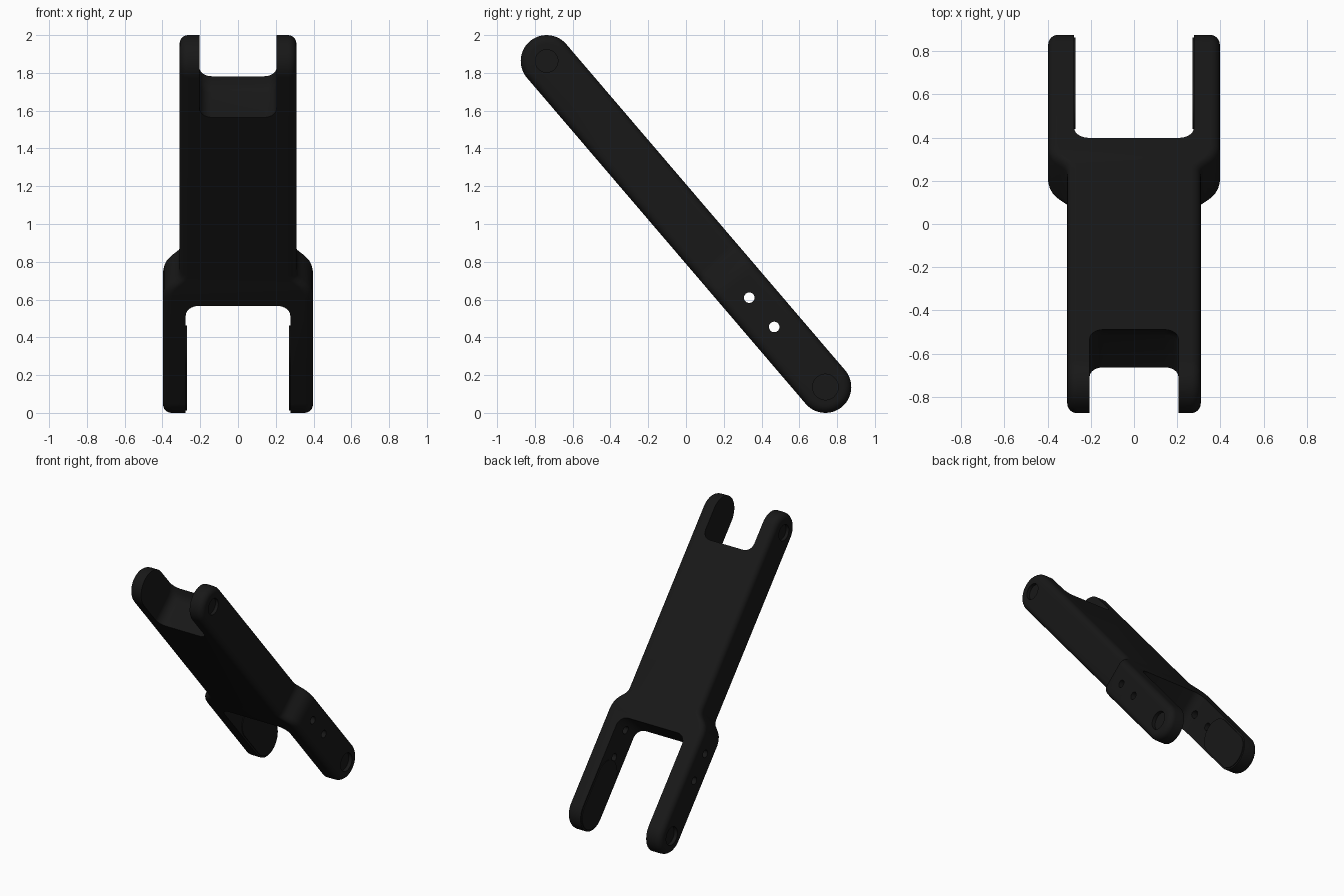
import bpy, bmesh
from math import sin, cos, pi
from mathutils import Vector

if "Cube" in bpy.data.objects:
    bpy.data.objects.remove(bpy.data.objects["Cube"])

R = 0.137                      # end radius / half thickness
HY, HZ = 0.738, 0.863          # pivot offsets from the centre
L = (HY**2 + HZ**2) ** 0.5
CA, SA = HY / L, HZ / L
C = 0.045                      # outer edge rounding

mat = bpy.data.materials.new("black_metal")
mat.diffuse_color = (0.009, 0.009, 0.009, 1)
mat.use_nodes = True
mat.node_tree.nodes["Principled BSDF"].inputs["Base Color"].default_value = mat.diffuse_color


def P(x, s, t):
    """Arm frame (across, along the slope, thickness) to world."""
    return Vector((x, s * CA + t * SA, 1 - s * SA + t * CA))


def loft(name, rings, ladder_caps=False):
    bm = bmesh.new()
    vs = [[bm.verts.new(P(*p)) for p in ring] for ring in rings]
    n = len(vs[0])
    for a, b in zip(vs, vs[1:]):
        for i in range(n):
            j = (i + 1) % n
            bm.faces.new((a[i], a[j], b[j], b[i]))
    for ring in (vs[0], vs[-1]):
        if ladder_caps:
            for i in range(n // 2 - 1):
                bm.faces.new((ring[i], ring[i + 1], ring[n - 2 - i], ring[n - 1 - i]))
        else:
            bm.faces.new(ring)
    bmesh.ops.recalc_face_normals(bm, faces=bm.faces)
    me = bpy.data.meshes.new(name)
    bm.to_mesh(me)
    bm.free()
    me.materials.append(mat)
    ob = bpy.data.objects.new(name, me)
    bpy.context.collection.objects.link(ob)
    return ob


# half width along the arm: narrow top, flared shoulder, wide bottom
FLARE = [(0.24, 0.309), (0.262, 0.312), (0.28, 0.321), (0.30, 0.34), (0.32, 0.36),
         (0.345, 0.379), (0.375, 0.391), (0.41, 0.397)]


def width(s):
    if s <= FLARE[0][0]:
        return FLARE[0][1]
    for (a, wa), (b, wb) in zip(FLARE, FLARE[1:]):
        if s <= b:
            return wa + (wb - wa) * (s - a) / (b - a)
    return FLARE[-1][1]


def stadium(s0, s1, r, mids=()):
    """Rounded bar outline: upper side forwards, lower side back."""
    N = 12
    ang = [(k + 0.5) * pi / 2 / N for k in range(N)] + [pi / 2]
    top = [(s0 - r * cos(a), r * sin(a)) for a in ang]
    top += [(s, r) for s in mids]
    top += [(s1 + r * cos(a), r * sin(a)) for a in reversed(ang)]
    return top + [(s, -t) for s, t in reversed(top)]


# main arm body, lofted across x with rounded outer edges
steps = [k * pi / 2 / 6 for k in range(7)]
mids = [f[0] for f in FLARE]
rings = []
for sign, order in ((-1, steps), (1, steps[::-1])):
    for a in order:
        inset, drop = C * (1 - sin(a)), C * (1 - cos(a))
        rings.append([(sign * (width(s) - drop), s, t)
                      for s, t in stadium(-L, L, R - inset, mids)])
body = loft("forked_arm", rings, True)


def slot(name, half, sign, layers, rad):
    """Fork gap cutter: rounded inner corners, end position per thickness."""
    rings = []
    for t, end in layers:
        arc = [(half - rad + rad * cos(a), rad - rad * sin(a))
               for a in [k * pi / 2 / 8 for k in range(9)]]
        pts = [(x, end + sign * d, t) for x, d in arc]
        pts += [(-x, s, t) for x, s, t in reversed(pts)]
        rings.append(pts + [(-half, sign * 1.5, t), (half, sign * 1.5, t)])
    return loft(name, rings)


def disc(name, x0, x1, s, t, r):
    return loft(name, [[(x, s + r * cos(k * pi / 16), t + r * sin(k * pi / 16))
                        for k in range(32)] for x in (x0, x1)])


cutters = [
    # upper gap has a small overhanging lip on the back face
    slot("upper_gap", 0.205, -1, [(-0.3, -0.86), (0.06, -0.86), (0.085, -0.866),
                                  (0.11, -0.882), (0.137, -0.912), (0.3, -0.912)], 0.065),
    slot("lower_gap", 0.277, 1, [(-0.3, 0.453), (0.3, 0.453)], 0.07),
]
# bolt holes through the lower fork
for y, z in ((0.335, 0.61), (0.467, 0.455)):
    s = y * CA - (z - 1) * SA
    t = y * SA + (z - 1) * CA
    cutters.append(disc("bolt_hole", -0.6, 0.6, s, t, 0.028))
# shallow pivot recesses on the outer sides
for sign in (-1, 1):
    cutters.append(disc("upper_recess", sign * 0.285, sign * 0.5, -L, 0, 0.06))
    cutters.append(disc("lower_recess", sign * 0.37, sign * 0.5, L, 0, 0.068))

bpy.context.view_layer.objects.active = body
for c in cutters:
    c.hide_render = True
    m = body.modifiers.new("cut", 'BOOLEAN')
    m.operation, m.solver, m.object = 'DIFFERENCE', 'EXACT', c
    bpy.ops.object.modifier_apply(modifier=m.name)
    bpy.data.objects.remove(c)

# thin wear pads on the inner sides of the lower fork
parts = [body]
for sign in (-1, 1):
    parts.append(loft("inner_pad", [[(sign * x, s, t) for s, t in stadium(0.87, L, 0.125)]
                                    for x in (0.271, 0.29)], True))

bpy.ops.object.select_all(action='DESELECT')
for ob in parts:
    ob.select_set(True)
bpy.context.view_layer.objects.active = body
bpy.ops.object.shade_smooth_by_angle(angle=0.6)
